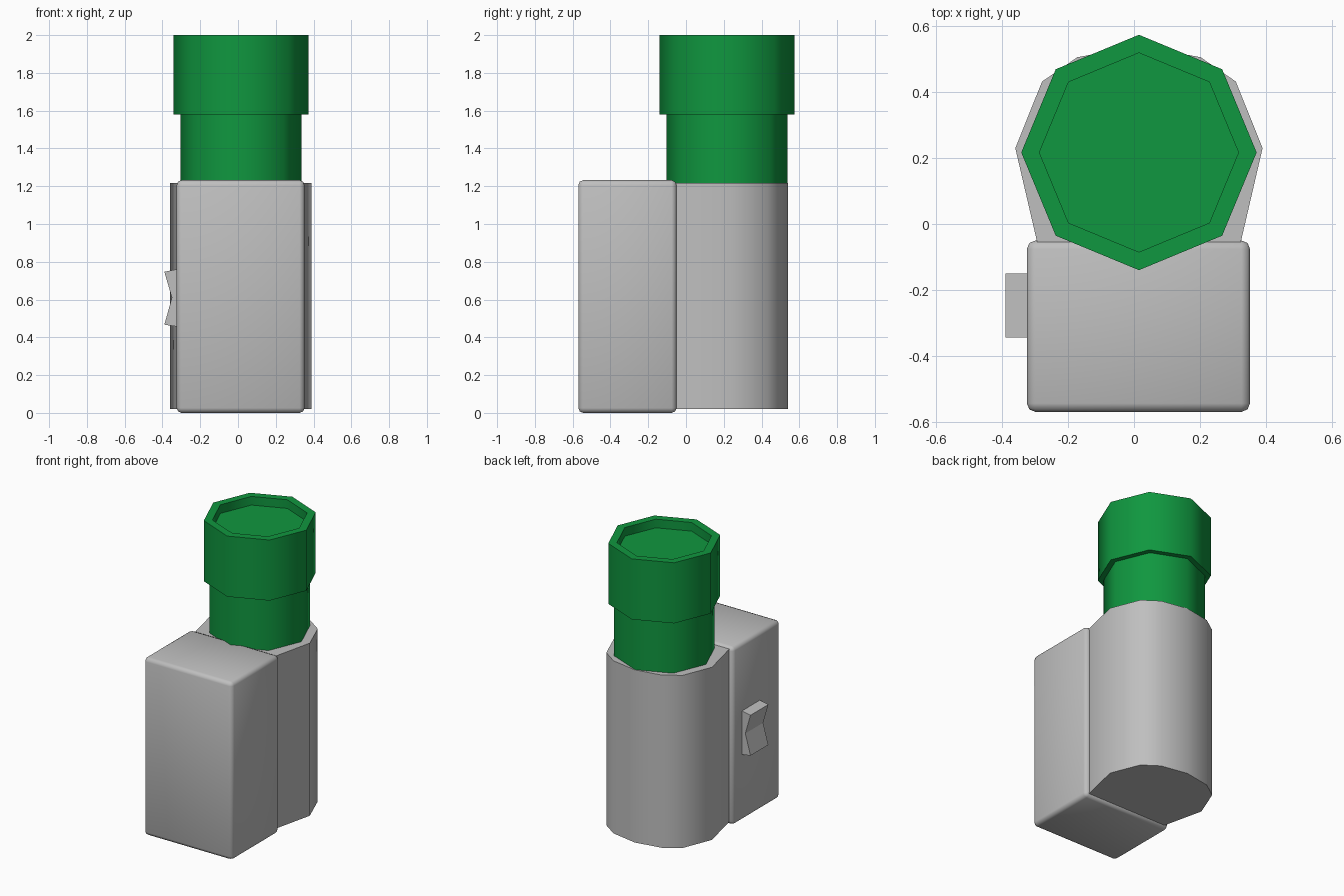
import bpy, bmesh, math
from mathutils import Vector

if "Cube" in bpy.data.objects:
    bpy.data.objects.remove(bpy.data.objects["Cube"], do_unlink=True)


def material(name, color):
    m = bpy.data.materials.new(name)
    m.use_nodes = True
    m.diffuse_color = color
    m.node_tree.nodes["Principled BSDF"].inputs["Base Color"].default_value = color
    return m


grey = material("grey plastic", (0.52, 0.52, 0.52, 1))
green = material("green plastic", (0.005, 0.31, 0.05, 1))


def finish(bm, name, mat, smooth_angle=None):
    bmesh.ops.recalc_face_normals(bm, faces=bm.faces)
    mesh = bpy.data.meshes.new(name)
    bm.to_mesh(mesh)
    bm.free()
    mesh.materials.append(mat)
    obj = bpy.data.objects.new(name, mesh)
    bpy.context.collection.objects.link(obj)
    bpy.ops.object.select_all(action='DESELECT')
    obj.select_set(True)
    bpy.context.view_layer.objects.active = obj
    if smooth_angle:
        bpy.ops.object.shade_smooth_by_angle(angle=math.radians(smooth_angle))
    return obj


def prism(name, points, offset, mat, smooth_angle=None):
    """Extrude a closed outline along an offset."""
    bm = bmesh.new()
    face = bm.faces.new([bm.verts.new(p) for p in points])
    moved = bmesh.ops.extrude_face_region(bm, geom=[face], use_keep_orig=True)
    verts = [g for g in moved["geom"] if isinstance(g, bmesh.types.BMVert)]
    bmesh.ops.translate(bm, verts=verts, vec=Vector(offset))
    return finish(bm, name, mat, smooth_angle)


def turned(name, profile, center, sides, mat):
    """Stack of polygon rings, capped at both ends."""
    bm = bmesh.new()
    rings = []
    for r, z in profile:
        angles = [2 * math.pi * i / sides for i in range(sides)]
        rings.append([bm.verts.new((center[0] + r * math.cos(a),
                                    center[1] + r * math.sin(a), z)) for a in angles])
    for low, high in zip(rings, rings[1:]):
        for i in range(sides):
            j = (i + 1) % sides
            bm.faces.new((low[i], low[j], high[j], high[i]))
    bm.faces.new(rings[0])
    bm.faces.new(rings[-1])
    return finish(bm, name, mat, 50)


AXIS = (0.015, 0.217)

# Battery box with softened edges
bm = bmesh.new()
bmesh.ops.create_cube(bm, size=1)
bmesh.ops.scale(bm, verts=bm.verts, vec=(0.677, 0.52, 1.232))
bmesh.ops.translate(bm, verts=bm.verts, vec=(0.0135, -0.31, 0.616))
bmesh.ops.bevel(bm, geom=bm.edges[:], offset=0.026, segments=2,
                profile=0.5, affect='EDGES')
finish(bm, "front_box", grey, 60)

# Rounded holder behind the box, mirrored about the bottle axis
half = [(0.29, -0.15), (0.31, -0.05), (0.375, 0.23), (0.294, 0.432), (0.187, 0.506)]
outline = half + [(0, 0.54)] + [(-x, y) for x, y in reversed(half)]
prism("bottle_holder", [(AXIS[0] + x, y, 0.02) for x, y in outline],
      (0, 0, 1.197), grey, 50)

# Bottle neck and cap with a recessed top
turned("bottle_neck", [(0.32, 1.1), (0.32, 1.6)], AXIS, 8, green)
turned("bottle_cap", [(0.357, 1.58), (0.357, 2.0), (0.302, 2.0), (0.302, 1.94)],
       AXIS, 8, green)

# Rocker switch on the right side
rocker = [(-0.31, 0.455), (-0.39, 0.467), (-0.35, 0.61), (-0.39, 0.747), (-0.31, 0.763)]
prism("rocker_switch", [(x, -0.345, z) for x, z in rocker], (0, 0.195, 0), grey)
